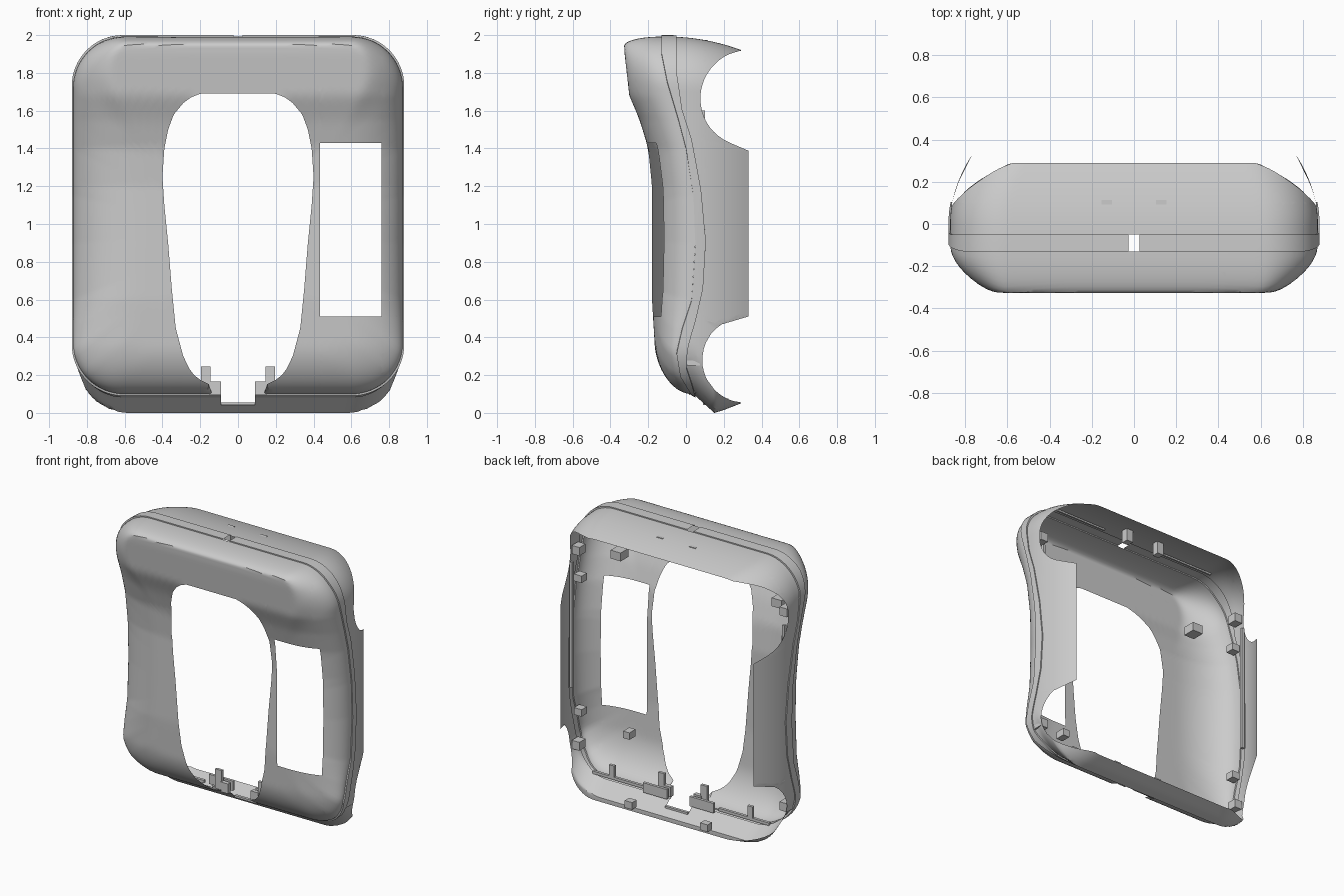
import bpy, bmesh
from math import cos, sin, sqrt, radians

if "Cube" in bpy.data.objects:
    bpy.data.objects.remove(bpy.data.objects["Cube"])

R = 0.27  # outline corner radius


def interp(table, v):
    if v <= table[0][0]:
        return table[0][1]
    for (a, p), (b, q) in zip(table, table[1:]):
        if v <= b:
            return p + (q - p) * (v - a) / (b - a)
    return table[-1][1]


# Side-view curves: y against z
FRONT = [(0.1, -0.14), (0.35, -0.165), (0.6, -0.18), (1.2, -0.18), (1.4, -0.2), (1.55, -0.245),
         (1.68, -0.3), (1.9, -0.325), (2, -0.33)]
SEAM_A = [(0.1, 0.03), (0.2, -0.03), (0.32, -0.05), (0.45, -0.02), (0.6, 0.03), (0.9, 0.05), (1.15, 0.04),
          (1.4, 0), (1.55, -0.04), (1.75, -0.1), (1.9, -0.13)]
SEAM_B = [(0.1, 0.05), (0.25, 0.0), (0.35, 0.01), (0.5, 0.05), (0.7, 0.09), (0.95, 0.105), (1.2, 0.08),
          (1.45, 0.03), (1.6, -0.02), (1.8, -0.05)]
# Lower lip height against y, and half width of the front opening against z
LIP = [(0.03, 0.1), (0.05, 0.09), (0.15, 0.0), (0.2, 0.015), (0.29, 0.05)]
HOLE = [(0, 0.14), (0.15, 0.15), (0.18, 0.21), (0.22, 0.25), (0.3, 0.29), (0.45, 0.33), (0.65, 0.35),
        (0.9, 0.37), (1.1, 0.39), (1.25, 0.4), (1.4, 0.39), (1.5, 0.37), (1.58, 0.34), (1.64, 0.29),
        (1.67, 0.25), (1.69, 0.2)]

# Samples round the rounded-rectangle outline: corner A, corner B, angle, blend
CORNERS = [(1, 1), (-1, 1), (-1, -1), (1, -1)]
SPEC = []
for c in range(4):
    A, B = CORNERS[c], CORNERS[(c + 1) % 4]
    for i in range(17):
        SPEC.append((A, A, radians(90 * c + 90 * i / 16), 0))
    n = 90 if c % 2 else 44
    for i in range(1, n):
        SPEC.append((A, B, radians(90 * (c + 1)), i / n))


def outline(s, w, top, bot):
    A, B, ang, f = s
    def centre(k):
        return k[0] * (w - R), (top - R if k[1] > 0 else bot + R)
    a, b = centre(A), centre(B)
    return (a[0] + (b[0] - a[0]) * f + R * cos(ang), a[1] + (b[1] - a[1]) * f + R * sin(ang))


def wall(s, y, lift=0):
    w = 0.872 - 0.105 * (max(y, 0) / 0.33) ** 2
    top = 1.992 - 0.07 * ((y + 0.1) / 0.39) ** 2 if y > -0.1 else 1.992 - 0.1 * (y + 0.1) ** 2
    x, z = outline(s, w + lift, top + lift, interp(LIP, y) - lift * (y < 0.1))
    return (x, y, z)


def cut_boxes(bm, x0, x1, y0, y1, z0, z1):
    lo, hi = (x0, y0, z0), (x1, y1, z1)
    for ax in range(3):
        for v in (lo[ax], hi[ax]):
            if abs(v) < 5:
                co, no = [0, 0, 0], [0, 0, 0]
                co[ax], no[ax] = v, 1
                bmesh.ops.bisect_plane(bm, geom=bm.verts[:] + bm.edges[:] + bm.faces[:], plane_co=co, plane_no=no)
    dead = [f for f in bm.faces if all(lo[i] < f.calc_center_median()[i] < hi[i] for i in range(3))]
    bmesh.ops.delete(bm, geom=dead, context='FACES')


def finish(bm, name):
    me = bpy.data.meshes.new(name)
    bm.to_mesh(me)
    bm.free()
    me.shade_smooth()
    me.set_sharp_from_angle(angle=radians(32))
    ob = bpy.data.objects.new(name, me)
    bpy.context.collection.objects.link(ob)


def loft(name, columns, cuts=()):
    bm = bmesh.new()
    cols = [[bm.verts.new(p) for p in col] for col in columns]
    for a, b in zip(cols, cols[1:] + cols[:1]):
        for i in range(len(a) - 1):
            bm.faces.new((a[i], b[i], b[i + 1], a[i + 1]))
    bmesh.ops.remove_doubles(bm, verts=bm.verts[:], dist=0.00005)
    for c in cuts:
        cut_boxes(bm, *c)
    finish(bm, name)


def in_hole(x, z):
    return z < 1.69 and abs(x) < interp(HOLE, z)


def inset(x, z):
    # distance inwards from the outline of the front shell
    qx, qz = abs(x) - 0.872 + R, abs(z - 1.046) - 0.946 + R
    return R - sqrt(max(qx, 0) ** 2 + max(qz, 0) ** 2) - min(max(qx, qz), 0)


front_cols, band_cols, back_cols = [], [], []
for s in SPEC:
    x0, z0 = outline(s, 0.872, 1.992, 0.1)
    nx, nz = cos(s[2]), sin(s[2])
    ya, yb = interp(SEAM_A, z0), interp(SEAM_B, z0)
    # front shell: march from the outline to the opening
    lo, hi = 0.0, 1.0
    for _ in range(30):
        k = (lo + hi) / 2
        if in_hole(x0 * (1 - k), z0 + (0.95 - z0) * k):
            hi = k
        else:
            lo = k
    width = nx * nx * 0.36 + nz * nz * (0.05 if nz > 0 else 0.25)
    col = []
    for i in range(23):
        k = lo * (i / 22) ** 2
        x, z = x0 * (1 - k), z0 + (0.95 - z0) * k
        u = 1 - min(max(inset(x, z) / width, 0), 1)
        g = sqrt(max(1 - u * u, 0)) if i else 0
        y1 = interp(SEAM_A, z0)
        col.append((x, y1 + (interp(FRONT, z) - y1) * g, z))
    front_cols.append(col)
    # raised seam band
    band_cols.append([wall(s, ya), wall(s, ya, 0.008), wall(s, (ya + yb) / 2, 0.008), wall(s, yb, 0.008), wall(s, yb)])
    # back wall up to its scalloped edge
    y = yb
    while True:
        x, _, z = wall(s, y)
        limit = 0.29 if z > 1.66 or z < 0.25 else 0.33
        if y >= limit:
            y = limit
            break
        if (y - 0.33) ** 2 + (z - 1.665) ** 2 < 0.255 ** 2 or (y - 0.31) ** 2 + (z - 0.28) ** 2 < 0.225 ** 2:
            break
        y += 0.002
    back_cols.append([wall(s, yb + (y - yb) * i / 12) for i in range(13)])

loft("front_shell", front_cols, [(0.435, 0.76, -9, 9, 0.51, 1.43)])
loft("seam_band", band_cols, [(-0.025, 0.025, -9, 9, 1.5, 9), (-0.09, 0.09, -9, 9, -9, 0.3)])
loft("back_wall", back_cols, [(-0.09, 0.09, -9, 0.1, -9, 0.3)])


def box(name, c, size, mirror=True):
    bm = bmesh.new()
    for sx in ((1, -1) if mirror else (1,)):
        r = bmesh.ops.create_cube(bm, size=1)
        for v in r["verts"]:
            v.co = [c[i] * (sx if i == 0 else 1) + v.co[i] * size[i] for i in range(3)]
    finish(bm, name)


# Clips and ribs inside the shell, in left and right pairs
box("bottom_post", (0.17, 0.03, 0.175), (0.05, 0.02, 0.14))
box("bottom_plate", (0.185, 0.08, 0.13), (0.19, 0.02, 0.07))
box("notch_block", (0.12, 0.03, 0.13), (0.06, 0.03, 0.07))
box("bottom_rib", (0.5, 0.05, 0.115), (0.4, 0.02, 0.02))
box("rib_post", (0.55, 0.05, 0.16), (0.04, 0.02, 0.09))
box("lip_clip", (0.3, 0.2, 0.05), (0.06, 0.05, 0.05))
box("notch_plate", (0, 0.1, 0.048), (0.18, 0.02, 0.014), False)
box("top_clip", (0.13, 0.09, 1.93), (0.05, 0.05, 0.09))
box("top_rib", (0.45, 0.0, 1.975), (0.4, 0.012, 0.012))
box("side_rail", (0.845, 0.09, 1.15), (0.02, 0.02, 0.9))
for i, z in enumerate((0.51, 1.47)):
    box("side_clip_%d" % i, (0.825, 0.02, z), (0.06, 0.06, 0.05))
for i, z in enumerate((0.28, 1.68)):
    box("corner_clip_%d" % i, (0.825, 0.04, z), (0.06, 0.07, 0.06))
box("upper_boss", (0.64, -0.16, 1.62), (0.08, 0.09, 0.06))
box("lower_boss", (0.52, -0.1, 0.38), (0.05, 0.07, 0.05), False)
